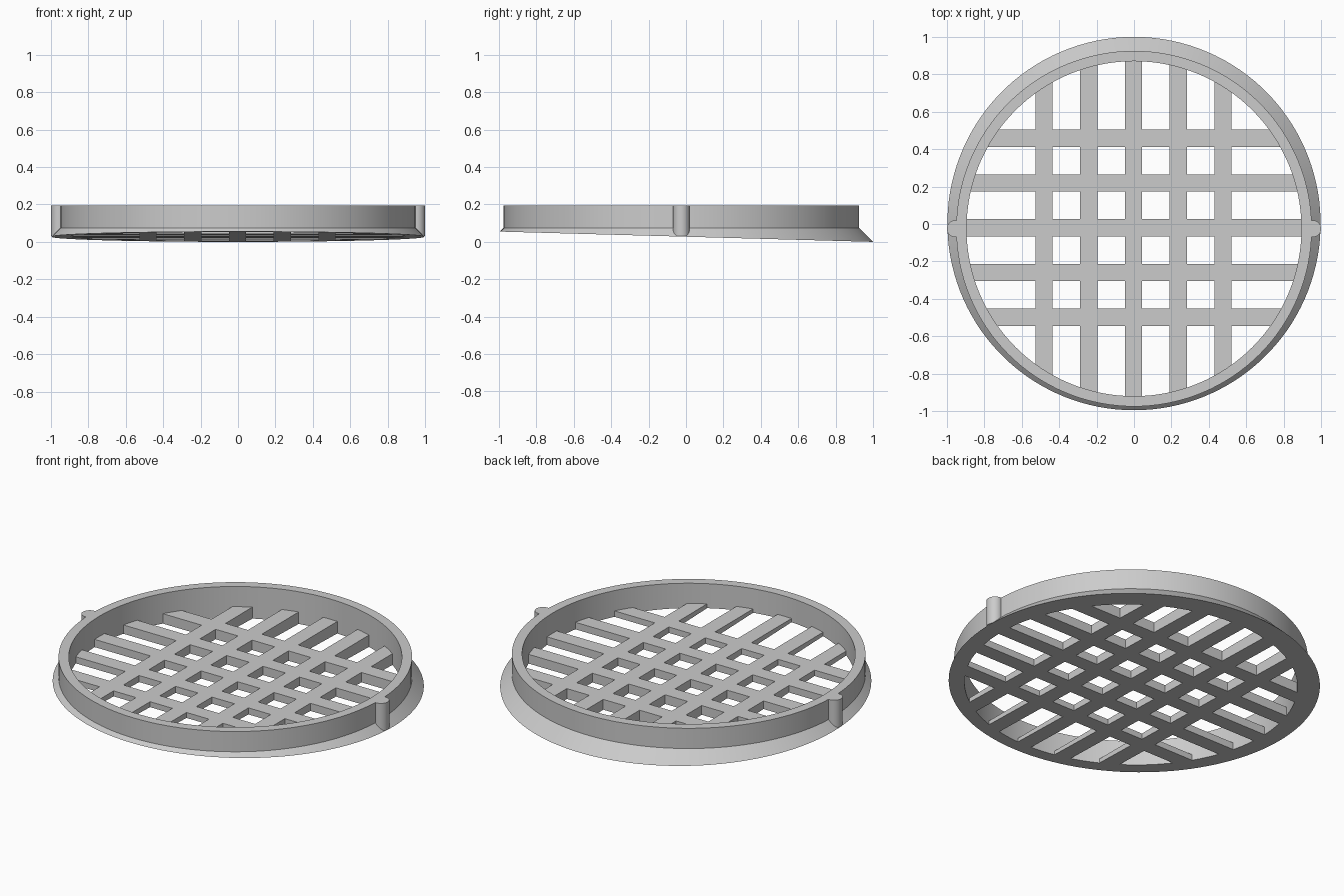
import bpy, bmesh, math
from mathutils import Vector

if "Cube" in bpy.data.objects:
    bpy.data.objects.remove(bpy.data.objects["Cube"], do_unlink=True)

SEGMENTS = 128
CENTRE_Y = -0.025
OUTER, INNER = 0.95, 0.895
TOP, FLOOR = 0.195, 0.075      # rim top and top of the grate
SLOPE = 0.0275                 # tilt of the underside

grey = bpy.data.materials.new("light grey")
grey.use_nodes = True
grey.diffuse_color = (0.6, 0.6, 0.6, 1)
grey.node_tree.nodes["Principled BSDF"].inputs["Base Color"].default_value = (0.6, 0.6, 0.6, 1)


def underside(y):
    return SLOPE * (1 - y)


def finish(name, bm):
    bmesh.ops.recalc_face_normals(bm, faces=bm.faces)
    mesh = bpy.data.meshes.new(name)
    bm.to_mesh(mesh)
    bm.free()
    mesh.materials.append(grey)
    obj = bpy.data.objects.new(name, mesh)
    bpy.context.collection.objects.link(obj)
    bpy.ops.object.select_all(action='DESELECT')
    obj.select_set(True)
    bpy.context.view_layer.objects.active = obj
    bpy.ops.object.shade_smooth_by_angle(angle=math.radians(30))
    return obj


# Rim with a 45 degree flange, cut off by the tilted underside
bm = bmesh.new()
rings = []
for i in range(SEGMENTS):
    angle = math.tau * i / SEGMENTS
    c, s = math.cos(angle), math.sin(angle)
    flange = (OUTER + FLOOR - underside(CENTRE_Y)) / (1 - SLOPE * s)
    profile = [(INNER, TOP), (OUTER, TOP), (OUTER, FLOOR),
               (flange, None), (INNER, None), (INNER, FLOOR)]
    ring = []
    for r, z in profile:
        y = CENTRE_Y + r * s
        ring.append(bm.verts.new((r * c, y, underside(y) if z is None else z)))
    rings.append(ring)
for i, ring in enumerate(rings):
    after = rings[(i + 1) % SEGMENTS]
    for j in range(len(ring)):
        k = (j + 1) % len(ring)
        bm.faces.new((ring[j], after[j], after[k], ring[k]))
finish("rim", bm)

# Grate: a disc sliced along the bar edges, with the openings removed
HALF, PITCH = 0.046, 0.239
bars_x = [-0.003 + PITCH * i for i in range(-2, 3)]
bars_y = [-0.02 + PITCH * i for i in range(-2, 3)]
bm = bmesh.new()
bmesh.ops.create_circle(bm, cap_ends=True, segments=SEGMENTS, radius=INNER)
bmesh.ops.translate(bm, verts=bm.verts, vec=(0, CENTRE_Y, FLOOR))
for axis, bars in ((0, bars_x), (1, bars_y)):
    normal = Vector((0, 0, 0))
    normal[axis] = 1
    for bar in bars:
        for edge in (bar - HALF, bar + HALF):
            bmesh.ops.bisect_plane(bm, geom=bm.verts[:] + bm.edges[:] + bm.faces[:],
                                   plane_co=normal * edge, plane_no=normal)


def on_bar(value, bars):
    return any(abs(value - bar) < HALF for bar in bars)


openings = []
for face in bm.faces:
    mid = face.calc_center_bounds()
    if not on_bar(mid.x, bars_x) and not on_bar(mid.y, bars_y):
        openings.append(face)
bmesh.ops.delete(bm, geom=openings, context='FACES')
top_faces = bm.faces[:]
result = bmesh.ops.extrude_face_region(bm, geom=top_faces, use_keep_orig=True)
for item in result["geom"]:
    if isinstance(item, bmesh.types.BMVert):
        item.co.z = underside(item.co.y)
finish("grate", bm)

# Locating pins on both sides of the rim
PIN_BOTTOM = 0.032
for side, name in ((1, "left_pin"), (-1, "right_pin")):
    bm = bmesh.new()
    bmesh.ops.create_cone(bm, cap_ends=True, segments=32, radius1=0.045, radius2=0.045,
                          depth=TOP - PIN_BOTTOM)
    bmesh.ops.translate(bm, verts=bm.verts,
                        vec=(side * 0.955, CENTRE_Y, (TOP + PIN_BOTTOM) / 2))
    finish(name, bm)
